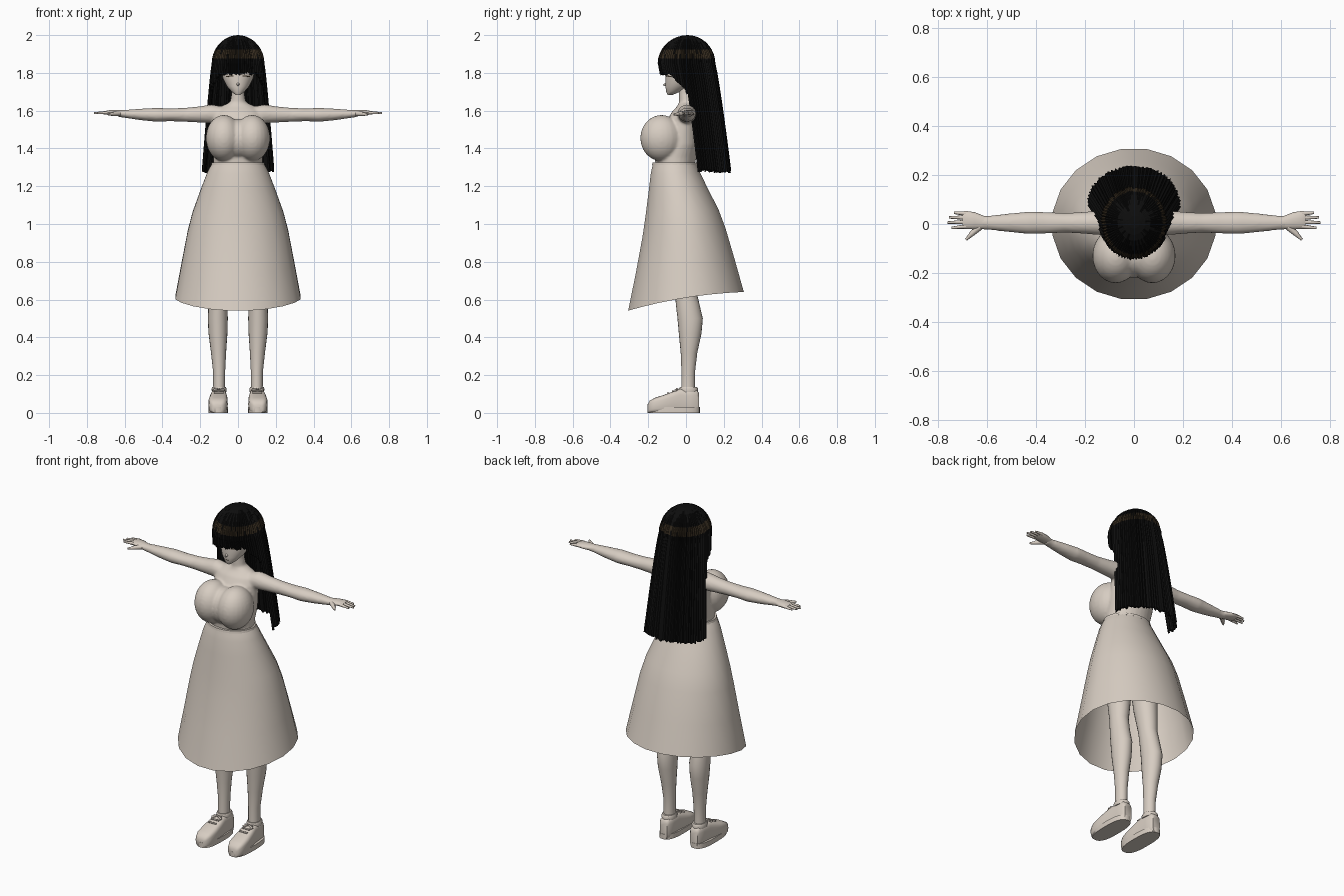
import bpy, bmesh, math, random
from mathutils import Vector, Matrix

random.seed(4)
cube = bpy.data.objects.get("Cube")
if cube:
    bpy.data.objects.remove(cube)


def material(name, rgb):
    m = bpy.data.materials.new(name)
    m.use_nodes = True
    m.diffuse_color = (*rgb, 1)
    m.node_tree.nodes["Principled BSDF"].inputs["Base Color"].default_value = (*rgb, 1)
    return m


BEIGE = material("warm beige", (0.68, 0.61, 0.54))
BLACK = material("hair black", (0.004, 0.004, 0.004))
BROWN = material("hair shine brown", (0.035, 0.024, 0.013))


def finish(name, bm, mats=(BEIGE,), smooth=True):
    bmesh.ops.recalc_face_normals(bm, faces=bm.faces)
    me = bpy.data.meshes.new(name)
    bm.to_mesh(me)
    bm.free()
    for m in mats:
        me.materials.append(m)
    ob = bpy.data.objects.new(name, me)
    bpy.context.collection.objects.link(ob)
    if smooth:
        bpy.ops.object.select_all(action="DESELECT")
        ob.select_set(True)
        bpy.context.view_layer.objects.active = ob
        bpy.ops.object.shade_smooth_by_angle(angle=math.radians(50))
    return ob


def bridge(bm, rings):
    for a, b in zip(rings, rings[1:]):
        for i in range(len(a)):
            j = (i + 1) % len(a)
            bm.faces.new((a[i], a[j], b[j], b[i]))


def loft(bm, stations, axis="z", n=20, power=1.0, caps=True):
    """Stations are (position along axis, centre u, centre v, radius u, radius v)."""
    rings = []
    for p, cu, cv, ru, rv in stations:
        ring = []
        for i in range(n):
            a = math.tau * i / n
            c, s = math.cos(a), math.sin(a)
            u = cu + ru * math.copysign(abs(c) ** power, c)
            v = cv + rv * math.copysign(abs(s) ** power, s)
            co = {"x": (p, u, v), "y": (u, p, v), "z": (u, v, p)}[axis]
            ring.append(bm.verts.new(co))
        rings.append(ring)
    bridge(bm, rings)
    if caps:
        bm.faces.new(rings[0])
        bm.faces.new(rings[-1])


def ball(bm, centre, radii):
    mat = Matrix.Translation(centre) @ Matrix.Diagonal((*radii, 1))
    bmesh.ops.create_uvsphere(bm, u_segments=24, v_segments=16, radius=1, matrix=mat)


def rod(bm, p, q, r1, r2, n=8):
    p, q = Vector(p), Vector(q)
    d = q - p
    mat = Matrix.Translation((p + q) / 2) @ d.to_track_quat("Z", "Y").to_matrix().to_4x4()
    bmesh.ops.create_cone(bm, cap_ends=True, segments=n, radius1=r1, radius2=r2,
                          depth=d.length, matrix=mat)


# Upper body with bust and arms, fused into one skin
bm = bmesh.new()
loft(bm, [(1.29, 0, -.06, .13, .10), (1.35, 0, -.055, .13, .11), (1.42, 0, -.03, .135, .10),
          (1.50, 0, -.02, .135, .09), (1.56, 0, -.01, .135, .085), (1.60, 0, 0, .125, .07),
          (1.625, 0, .005, .085, .05), (1.645, 0, .005, .042, .042), (1.69, 0, 0, .034, .037),
          (1.76, 0, 0, .034, .037)], n=28)
ball(bm, (0, -.125, 1.45), (.09, .095, .105))
for s in (-1, 1):
    ball(bm, (.075 * s, -.13, 1.455), (.095, .112, .122))
    loft(bm, [(.07 * s, 0, 1.575, .05, .045), (.14 * s, .005, 1.583, .05, .05),
              (.20 * s, .005, 1.58, .045, .043), (.28 * s, .005, 1.578, .04, .037),
              (.36 * s, .005, 1.578, .044, .034), (.43 * s, .005, 1.578, .046, .037),
              (.52 * s, .005, 1.58, .037, .03), (.60 * s, .005, 1.583, .028, .021),
              (.635 * s, .008, 1.585, .03, .018)], axis="x")
body = finish("upper_body", bm)
fuse = body.modifiers.new("fuse", "REMESH")
fuse.mode = "VOXEL"
fuse.voxel_size = .007
fuse.use_smooth_shade = True
soften = body.modifiers.new("soften", "SMOOTH")
soften.factor = .5
soften.iterations = 6

# Hands
for s, side in ((1, "left"), (-1, "right")):
    bm = bmesh.new()
    loft(bm, [(.61 * s, .006, 1.585, .026, .018), (.65 * s, .013, 1.588, .035, .016),
              (.69 * s, .017, 1.59, .037, .012), (.70 * s, .017, 1.59, .033, .008)], axis="x", n=14)
    for y0, y1, tip in ((-.01, -.016, .745), (.008, .006, .762), (.026, .027, .755), (.042, .046, .735)):
        rod(bm, (.685 * s, y0, 1.59), (tip * s, y1, 1.587), .0095, .005)
    rod(bm, (.63 * s, -.012, 1.585), (.665 * s, -.042, 1.582), .014, .011)
    rod(bm, (.66 * s, -.038, 1.582), (.686 * s, -.064, 1.58), .011, .005)
    finish(side + "_hand", bm)

# Head and nose
bm = bmesh.new()
loft(bm, [(1.683, 0, -.085, .012, .012), (1.70, 0, -.068, .034, .037), (1.73, 0, -.045, .06, .064),
          (1.77, 0, -.022, .08, .086), (1.83, 0, 0, .094, .108), (1.90, 0, .005, .095, .112),
          (1.96, 0, .01, .06, .07)], n=28)
rod(bm, (0, -.095, 1.742), (0, -.122, 1.735), .014, .002)
finish("head", bm)

# Lashes, brows of the eyes and mouth as thin plates
bm = bmesh.new()


def plate(x, y, z, w, h, turn):
    mat = (Matrix.Translation((x, y, z)) @ Matrix.Rotation(turn, 4, "Z")
           @ Matrix.Diagonal((w, .008, h, 1)))
    bmesh.ops.create_cube(bm, size=1, matrix=mat)


for s in (-1, 1):
    plate(.034 * s, -.097, 1.784, .026, .005, .35 * s)
    plate(.055 * s, -.083, 1.781, .02, .005, .85 * s)
plate(0, -.104, 1.712, .02, .002, 0)
finish("lashes_and_mouth", bm, (BROWN,), False)

# Skirt with a tilted hem, open below
bm = bmesh.new()
rings = []
for t, cy, rx, ry in ((0, -.06, .137, .115), (.035, -.058, .152, .123), (.07, -.056, .164, .131),
                      (.18, -.043, .194, .154), (.36, -.021, .24, .194), (.5, -.011, .266, .22),
                      (.75, -.004, .30, .263), (1, 0, .333, .307)):
    ring = []
    for i in range(20):
        a = math.tau * (i + .5) / 20
        hem = .59 + .05 * math.sin(a) + .02 * math.cos(a) ** 2
        ring.append(bm.verts.new((rx * math.cos(a) * 1.01, cy + ry * math.sin(a) * 1.01,
                                  1.32 + (hem - 1.32) * t)))
    rings.append(ring)
bridge(bm, rings)
finish("skirt", bm)

# Waist seam
bm = bmesh.new()
loft(bm, [(1.312, 0, -.06, .142, .119), (1.326, 0, -.06, .139, .117)], n=40)
finish("waist_seam", bm)

# Legs and shoes
for s, side in ((1, "left"), (-1, "right")):
    bm = bmesh.new()
    loft(bm, [(z, x * s, y, rx, ry) for z, x, y, rx, ry in (
        (.09, .10, .012, .032, .038), (.14, .10, .011, .031, .036), (.22, .10, .012, .032, .036),
        (.32, .103, .016, .04, .044), (.42, .106, .022, .05, .06), (.50, .107, .022, .053, .067),
        (.58, .106, .008, .05, .062), (.66, .102, -.004, .05, .056), (.80, .094, -.015, .062, .07),
        (1.0, .085, -.02, .075, .085), (1.2, .075, -.035, .072, .09))])
    finish(side + "_leg", bm)

    bm = bmesh.new()
    loft(bm, [(y, x * s, h / 2, w, h / 2) for y, x, w, h in (
        (-.203, .108, .022, .045), (-.193, .107, .038, .064), (-.165, .106, .049, .08),
        (-.12, .105, .051, .094), (-.07, .103, .047, .113), (-.03, .102, .041, .128),
        (.02, .10, .038, .122), (.055, .10, .034, .122), (.07, .10, .024, .105))],
        axis="y", n=24, power=.55)
    finish(side + "_shoe", bm)

    # Sole rim, ankle collar and laces
    bm = bmesh.new()
    loft(bm, [(z, .104 * s, -.066, .052, .139) for z in (0, .03)], n=28, power=.75)
    finish(side + "_sole", bm)
    bm = bmesh.new()
    loft(bm, [(.11, .10 * s, .014, .038, .048), (.128, .10 * s, .014, .04, .05),
              (.137, .10 * s, .013, .036, .045)], n=20)
    for y, z in ((-.095, .106), (-.07, .116), (-.045, .127)):
        rod(bm, (.078 * s, y, z), (.128 * s, y, z), .005, .005)
    for d in (-1, 1):
        rod(bm, (.103 * s, -.045, .13), (.103 * s + .03 * d, -.055, .118), .003, .007)
    finish(side + "_collar_and_laces", bm)

# Hair: one strand per column, from the crown to a ragged hem
COLUMNS, ROWS = 144, 22
TOP, BROW, END = 2.0, 1.85, 1.275


def hem_height(front):
    """Hem by angle from the front: fringe, side locks, long back."""
    if front < 48:
        return 1.79
    if front < 82:
        return 1.79 - .10 * (front - 48) / 34
    return END


bm = bmesh.new()
columns, bands = [], []
for i in range(COLUMNS):
    a = math.tau * (i + .5) / COLUMNS
    front = math.degrees(min(a, math.tau - a))
    hem = hem_height(front) + random.uniform(-.004, .016)
    puff = random.uniform(-.004, .003) + (.003 if i % 2 else -.003)
    col = []
    for r in range(1, ROWS + 1):
        if r <= 9:
            lat = math.radians(90 * r / 9)
            z, k, drop = BROW + (TOP - BROW) * math.cos(lat), math.sin(lat), 0
        else:
            z, k = BROW + (hem - BROW) * (r - 9) / (ROWS - 9), 1
            drop = (BROW - z) / (BROW - END)
        long = drop ** .85
        rx = .135 + .053 * long + puff * k
        ry = (.153 if front < 90 else .145 + .005 * long) + puff * k
        y = .008 + .08 * long - ry * math.cos(a) * k
        col.append(bm.verts.new((rx * math.sin(a) * k, y, z)))
    columns.append(col)
    bands.append((1.868 + random.uniform(0, .022), 1.925 + random.uniform(-.015, .01)))
crown = bm.verts.new((0, .008, TOP))
for i in range(COLUMNS):
    a, b = columns[i], columns[(i + 1) % COLUMNS]
    bm.faces.new((crown, b[0], a[0]))
    fronts = [min(k, COLUMNS - 1 - k) * 360 / COLUMNS for k in (i, (i + 1) % COLUMNS)]
    split = (min(fronts) < 82 - 1.25 <= max(fronts))
    for r in range(ROWS - 1):
        if split and r > 9:
            continue
        f = bm.faces.new((a[r], b[r], b[r + 1], a[r + 1]))
        z = f.calc_center_median().z
        f.material_index = int(bands[i][0] < z < bands[i][1])
hair = finish("hair", bm, (BLACK, BROWN), False)
thick = hair.modifiers.new("thickness", "SOLIDIFY")
thick.thickness = .012
thick.offset = -1
